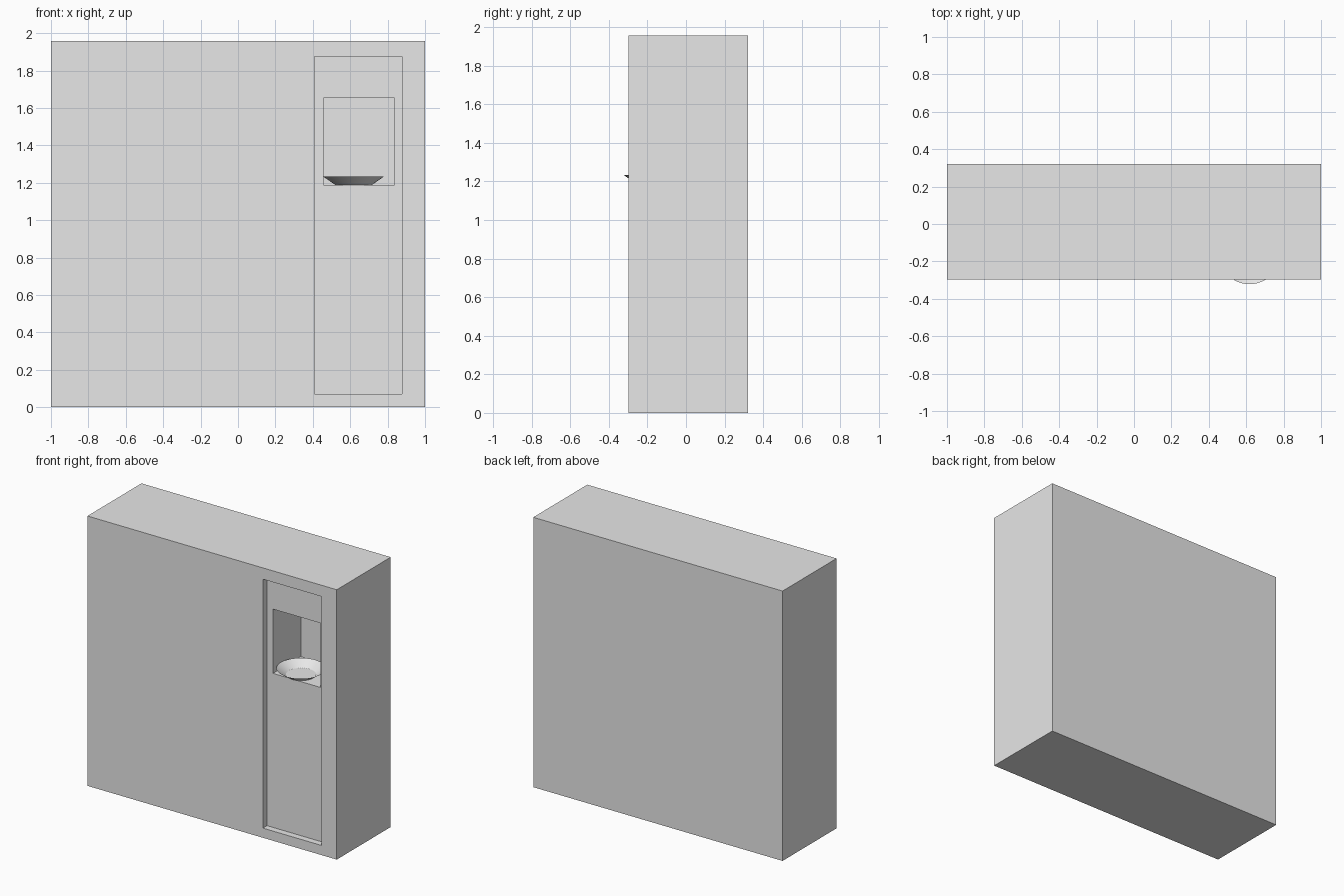
import bpy, bmesh, math

old = bpy.data.objects.get("Cube")
if old:
    bpy.data.objects.remove(old, do_unlink=True)

grey = bpy.data.materials.new("light_grey")
grey.use_nodes = True
grey.diffuse_color = (0.8, 0.8, 0.8, 1)
grey.node_tree.nodes["Principled BSDF"].inputs["Base Color"].default_value = (0.8, 0.8, 0.8, 1)


def loft(name, rings, cap_start=True, cap_end=True):
    """Join closed rings of points with quads."""
    bm = bmesh.new()
    loops = [[bm.verts.new(p) for p in ring] for ring in rings]
    n = len(loops[0])
    for a, b in zip(loops, loops[1:]):
        for i in range(n):
            j = (i + 1) % n
            bm.faces.new((a[i], a[j], b[j], b[i]))
    if cap_start:
        bm.faces.new(loops[0][::-1])
    if cap_end:
        bm.faces.new(loops[-1])
    bmesh.ops.recalc_face_normals(bm, faces=bm.faces)
    mesh = bpy.data.meshes.new(name)
    bm.to_mesh(mesh)
    bm.free()
    mesh.materials.append(grey)
    obj = bpy.data.objects.new(name, mesh)
    bpy.context.collection.objects.link(obj)
    return obj


def rect(x0, x1, z0, z1, y):
    return [(x0, y, z0), (x1, y, z0), (x1, y, z1), (x0, y, z1)]


def circle(r, z, cx=0.618, cy=-0.16, n=48):
    return [(cx + r * math.cos(2 * math.pi * i / n),
             cy + r * math.sin(2 * math.pi * i / n), z) for i in range(n)]


# Wall block with a shallow tall recess and a deep niche inside it
FRONT, BACK = -0.297, 0.322
outer = (-1, 1, 0, 1.957)
recess = (0.408, 0.878, 0.07, 1.875)
niche = (0.456, 0.836, 1.187, 1.653)
loft("wall_block", [
    rect(*outer, BACK), rect(*outer, FRONT),
    rect(*recess, FRONT), rect(*recess, FRONT + 0.047),
    rect(*niche, FRONT + 0.047), rect(*niche, FRONT + 0.365),
])

# Open flared dish resting on the niche floor
dish = loft("basin_dish", [circle(0.099, 1.189), circle(0.162, 1.233)], cap_end=False)
bpy.ops.object.select_all(action='DESELECT')
dish.select_set(True)
bpy.context.view_layer.objects.active = dish
bpy.ops.object.shade_smooth_by_angle(angle=math.radians(25))
